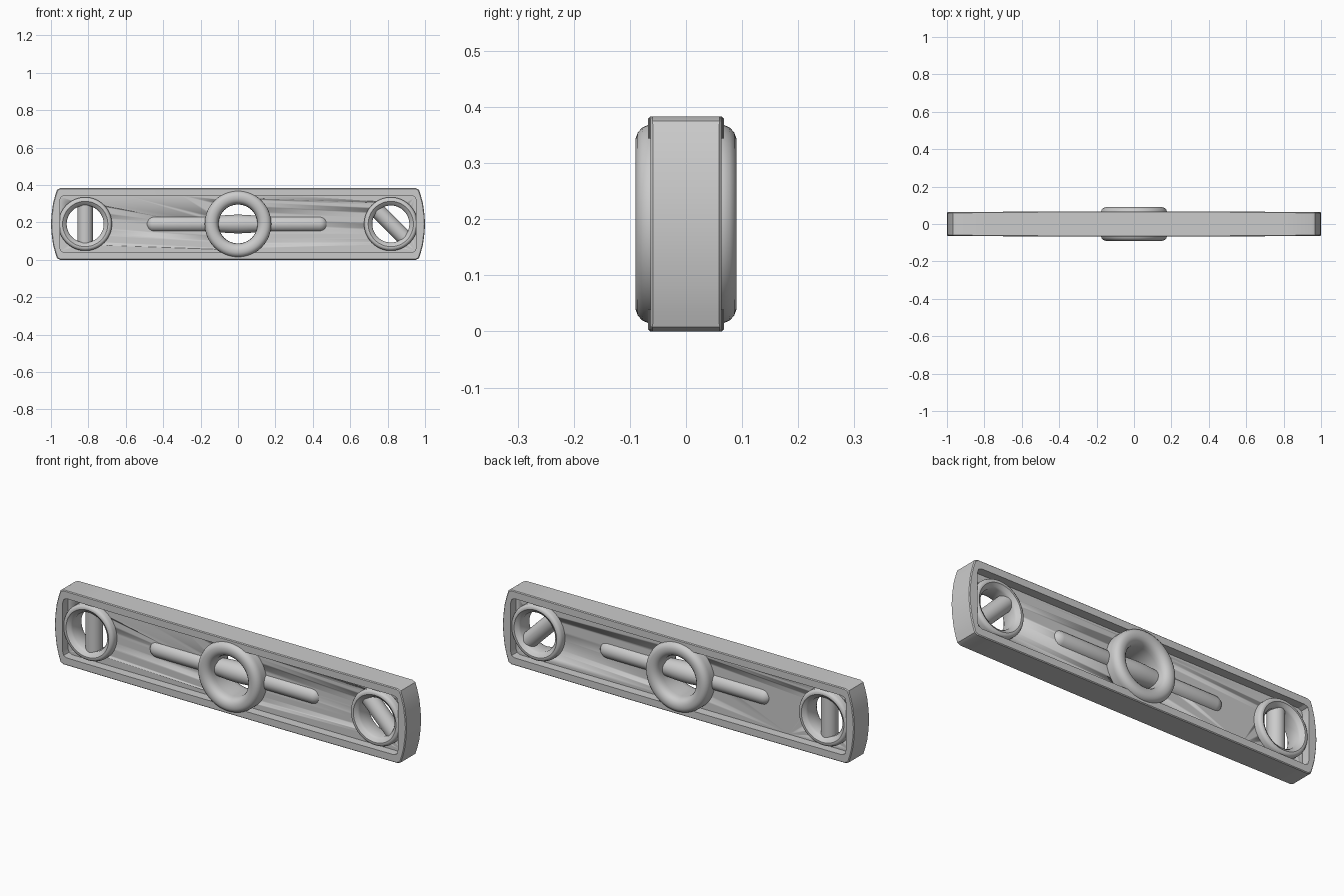
import bpy, bmesh, math
from mathutils import Vector

if "Cube" in bpy.data.objects:
    bpy.data.objects.remove(bpy.data.objects["Cube"])

ZC = 0.1915


def finish(name, bm, angle=35):
    bmesh.ops.recalc_face_normals(bm, faces=bm.faces)
    me = bpy.data.meshes.new(name)
    bm.to_mesh(me)
    bm.free()
    ob = bpy.data.objects.new(name, me)
    bpy.context.collection.objects.link(ob)
    for o in bpy.context.selected_objects:
        o.select_set(False)
    bpy.context.view_layer.objects.active = ob
    ob.select_set(True)
    bpy.ops.object.shade_smooth_by_angle(angle=math.radians(angle))
    return ob


def lathe(name, profile, x, axis, closed=False, n=64):
    """Revolve (radius, height) points around an axis through (x, 0, ZC)."""
    bm = bmesh.new()
    rot = Vector((0, 0, 1)).rotation_difference(Vector(axis))
    org = Vector((x, 0, ZC))
    rings = []
    for r, h in profile:
        rings.append([bm.verts.new(org + rot @ Vector((r * math.cos(a), r * math.sin(a), h)))
                      for a in (2 * math.pi * i / n for i in range(n))])
    pairs = list(zip(rings, rings[1:]))
    if closed:
        pairs.append((rings[-1], rings[0]))
    for a, b in pairs:
        for i in range(n):
            j = (i + 1) % n
            bm.faces.new((a[i], a[j], b[j], b[i]))
    if not closed:
        bm.faces.new(rings[0])
        bm.faces.new(rings[-1])
    return finish(name, bm)


def capsule(r, half):
    arc = [(r * math.cos(t), half - r + r * math.sin(t))
           for t in (math.radians(a) for a in (0, 20, 40, 60, 75, 86))]
    return [(p, -h) for p, h in reversed(arc)] + arc


def mirrored(profile):
    return profile + [(r, -h) for r, h in reversed(profile)]


def full_loop(q):
    return (q + [(x, -z) for x, z in reversed(q[:-1])] + [(-x, -z) for x, z in q[1:]]
            + [(-x, z) for x, z in reversed(q[1:-1])])


# Body: bowed end outline, raised rim, recessed web on both faces
outer = full_loop([(0, .1915), (.3, .1915), (.6, .1915), (.8, .1915), (.95, .1915), (.967, .184),
                   (.977, .155), (.989, .11), (.997, .05), (1, 0)])
inner = full_loop([(0, .152), (.3, .152), (.6, .152), (.8, .152), (.93, .152), (.947, .144),
                   (.953, .125), (.953, .09), (.953, .045), (.953, 0)])
WEB = 0.02


def rim_y(x):
    return 0.068 - 0.005 * max(0, abs(x) - 0.4) / 0.6


bm = bmesh.new()
half = [[(x, WEB, z) for x, z in inner],
        [(x, rim_y(x), z) for x, z in inner],
        [(x * .996, rim_y(x), z * .98) for x, z in outer],
        [(x, rim_y(x) - .004, z) for x, z in outer]]
half += [[(x, -y, z) for x, y, z in lp] for lp in reversed(half)]
loops = [[bm.verts.new((x, y, z + ZC)) for x, y, z in lp] for lp in half]
for a, b in zip(loops, loops[1:]):
    for i in range(len(a)):
        j = (i + 1) % len(a)
        bm.faces.new((a[i], a[j], b[j], b[i]))
bm.faces.new(loops[0])
bm.faces.new(loops[-1])
body = finish("level_body", bm, 25)

# Window openings through the body
for x, r in ((-.817, .115), (0, .14), (.817, .115)):
    cut = lathe("window_cutter", [(r, -.2), (r, .2)], x, (0, 1, 0))
    cut.hide_render = True
    mod = body.modifiers.new("window", 'BOOLEAN')
    mod.operation, mod.solver, mod.object = 'DIFFERENCE', 'EXACT', cut
    bpy.context.view_layer.objects.active = body
    bpy.ops.object.modifier_apply(modifier=mod.name)
    bpy.data.objects.remove(cut)

# Large rounded ring around the centre window
ring = [(.178, .055), (.177, .066), (.172, .078), (.163, .086), (.152, .09), (.136, .09),
        (.122, .085), (.112, .076), (.106, .062), (.104, .045)]
lathe("centre_ring", mirrored(ring), 0, (0, 1, 0), closed=True)

# Stepped collars around the end windows
collar = [(.143, .01), (.143, .042), (.138, .052), (.13, .057), (.121, .057), (.116, .052),
          (.105, .045), (.099, .035)]
for side, x in (("left", -.817), ("right", .817)):
    lathe(side + "_collar", mirrored(collar), x, (0, 1, 0), closed=True)

# Long horizontal vial housing, cut short at the ring, and its barrel-shaped vial
for side, s in (("left", -1), ("right", 1)):
    lathe(side + "_vial_housing", capsule(.043, .185), s * .3 - .006, (1, 0, 0), n=32)
barrel = [(.042, .13), (.046, .08), (.049, .04), (.05, 0)]
lathe("centre_vial", mirrored(barrel)[:-4] + [(r, -h) for r, h in reversed(barrel[:-1])],
      0, (1, 0, 0), n=32)

# Plumb vial (left) and diagonal vial (right)
for name, x, axis in (("plumb_vial", -.817, (0, 0, 1)), ("diagonal_vial", .817, (1, 0, -1))):
    lathe(name, [(.041, -.11), (.041, .11)], x, Vector(axis).normalized(), n=32)
